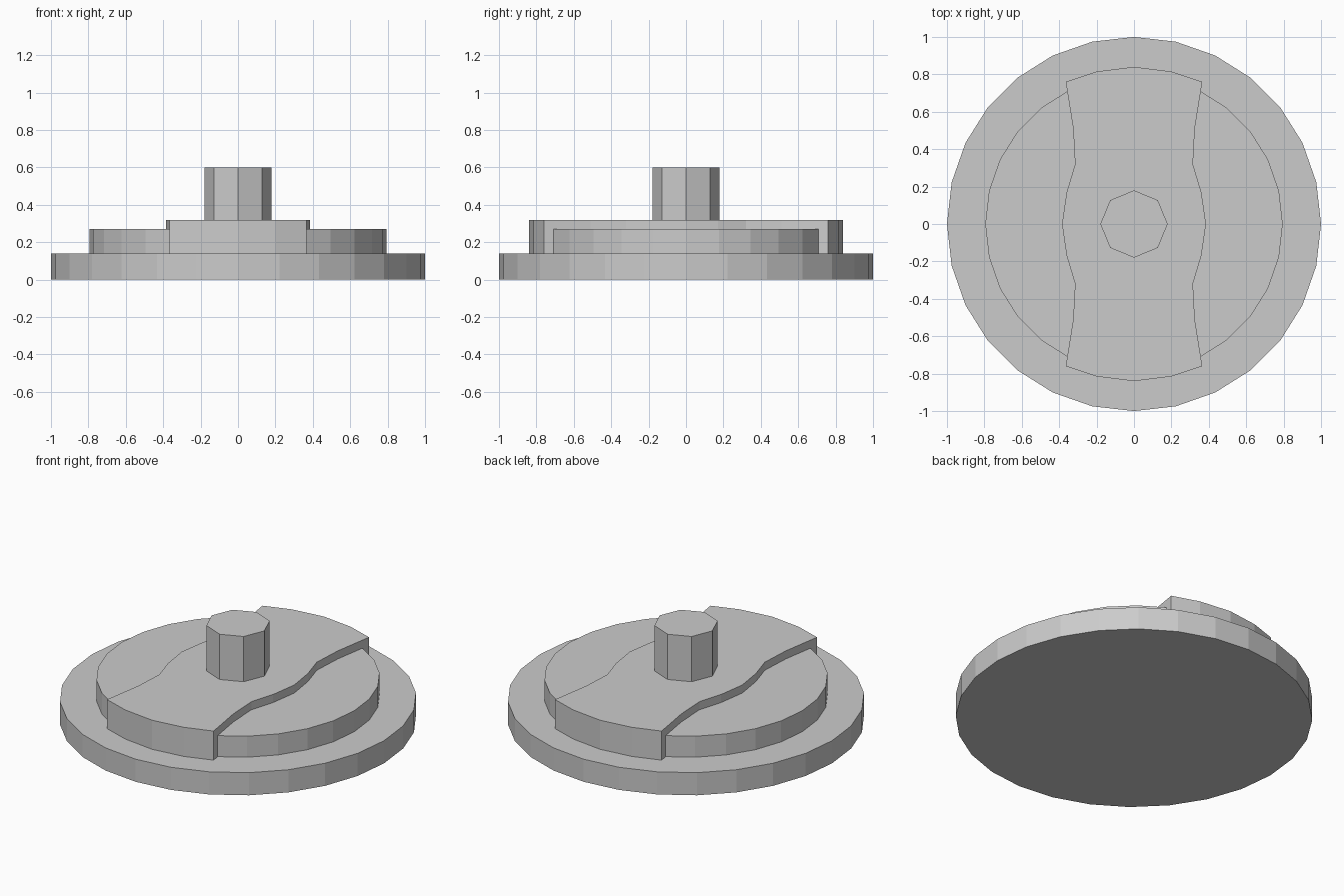
import bpy
import bmesh
import math

cube = bpy.data.objects.get("Cube")
if cube:
    bpy.data.objects.remove(cube, do_unlink=True)

# Single plain grey
GREY = (0.6, 0.6, 0.6, 1.0)
grey = bpy.data.materials.new("plain grey")
grey.use_nodes = True
grey.diffuse_color = GREY
grey.node_tree.nodes["Principled BSDF"].inputs["Base Color"].default_value = GREY


def polygon(radius, sides):
    step = math.tau / sides
    return [(radius * math.cos(i * step), radius * math.sin(i * step))
            for i in range(sides)]


def prism(name, outline, bottom, top):
    """Extrude a counter-clockwise outline straight up."""
    bm = bmesh.new()
    face = bm.faces.new([bm.verts.new((x, y, bottom)) for x, y in outline])
    result = bmesh.ops.extrude_face_region(bm, geom=[face], use_keep_orig=True)
    for v in result["geom"]:
        if isinstance(v, bmesh.types.BMVert):
            v.co.z = top
    bmesh.ops.recalc_face_normals(bm, faces=bm.faces)
    mesh = bpy.data.meshes.new(name)
    bm.to_mesh(mesh)
    bm.free()
    mesh.materials.append(grey)
    obj = bpy.data.objects.new(name, mesh)
    bpy.context.collection.objects.link(obj)
    return obj


# Stacked discs
prism("base_disc", polygon(1.0, 28), 0.0, 0.14)
prism("upper_disc", polygon(0.795, 28), 0.14, 0.27)

# Waisted band across the upper disc, one quarter mirrored to all four
quarter = [(0.385, 0), (0.36, 0.17), (0.315, 0.32), (0.325, 0.51),
           (0.365, 0.76), (0.2, 0.815), (0, 0.84)]
half = quarter + [(-x, y) for x, y in reversed(quarter[:-1])]
band = half + [(-x, -y) for x, y in half[1:-1]]
prism("raised_band", band, 0.14, 0.32)

# Central octagonal post
prism("centre_post", polygon(0.18, 8), 0.32, 0.6)
